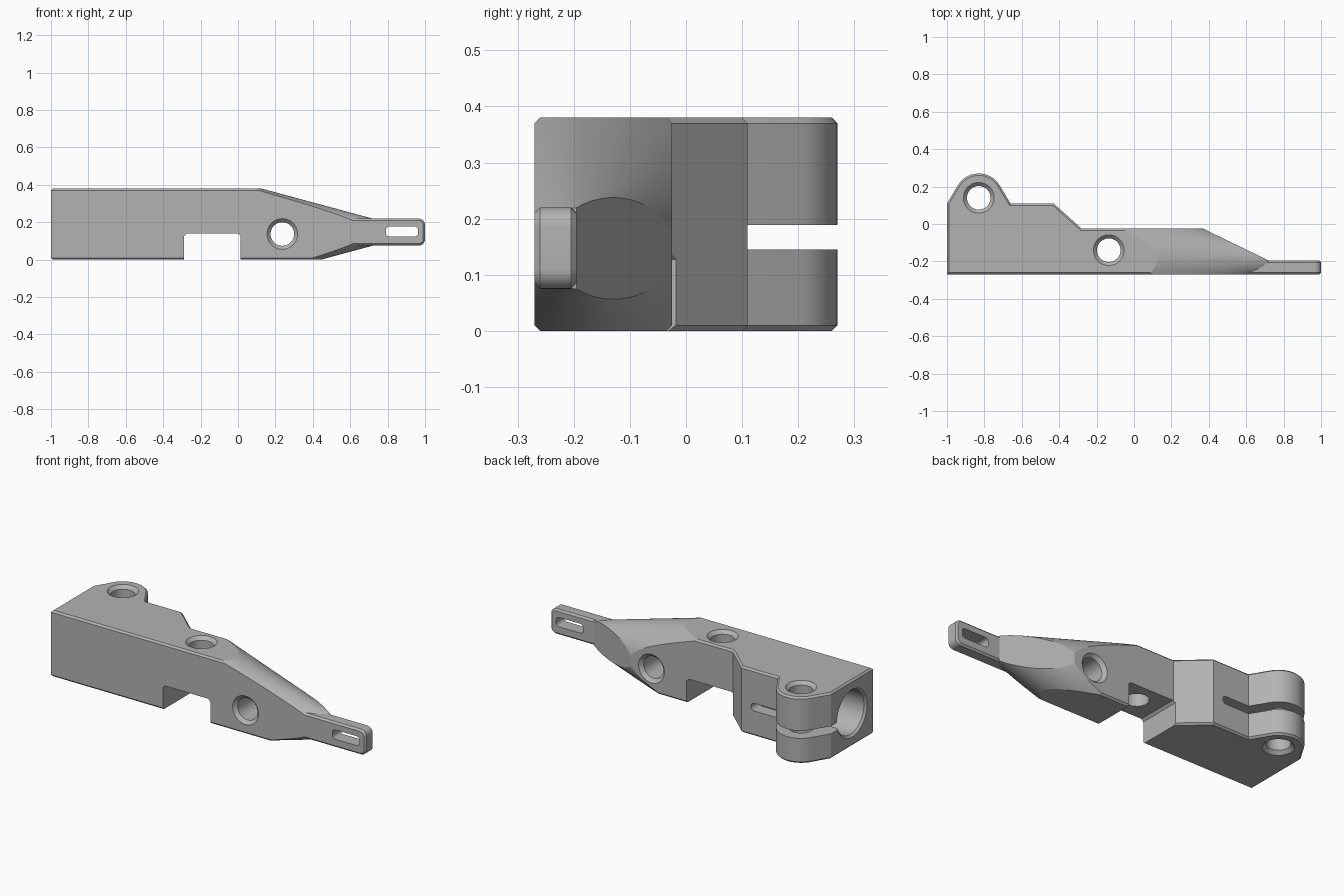
import bpy, bmesh, math

cube = bpy.data.objects.get("Cube")
if cube:
    bpy.data.objects.remove(cube, do_unlink=True)

grey = bpy.data.materials.new("machined grey")
grey.use_nodes = True
colour = (0.45, 0.45, 0.45, 1)
grey.diffuse_color = colour
grey.node_tree.nodes["Principled BSDF"].inputs["Base Color"].default_value = colour

# Maps plane coordinates (a, b) and height h to space for each extrusion axis
PLACE = {"X": lambda a, b, h: (h, a, b),
         "Y": lambda a, b, h: (a, h, b),
         "Z": lambda a, b, h: (a, b, h)}


def finish(bm, name):
    bmesh.ops.recalc_face_normals(bm, faces=bm.faces)
    mesh = bpy.data.meshes.new(name)
    bm.to_mesh(mesh)
    bm.free()
    mesh.materials.append(grey)
    ob = bpy.data.objects.new(name, mesh)
    bpy.context.collection.objects.link(ob)
    return ob


def prism(name, outline, axis, low, high, chamfer=0):
    bm = bmesh.new()
    ends = [[bm.verts.new(PLACE[axis](a, b, h)) for a, b in outline] for h in (low, high)]
    caps = [bm.faces.new(ring) for ring in ends]
    n = len(outline)
    for i in range(n):
        j = (i + 1) % n
        bm.faces.new((ends[0][i], ends[0][j], ends[1][j], ends[1][i]))
    bmesh.ops.recalc_face_normals(bm, faces=bm.faces)
    if chamfer:
        edges = [e for f in caps for e in f.edges]
        bmesh.ops.bevel(bm, geom=edges, offset=chamfer, segments=1, affect="EDGES")
    return finish(bm, name)


def lathe(name, profile, axis, centre, sides=48):
    bm = bmesh.new()
    rings = []
    for h, r in profile:
        rings.append([bm.verts.new(PLACE[axis](
            centre[0] + r * math.cos(math.tau * i / sides),
            centre[1] + r * math.sin(math.tau * i / sides), h)) for i in range(sides)])
    for lower, upper in zip(rings, rings[1:]):
        for i in range(sides):
            j = (i + 1) % sides
            bm.faces.new((lower[i], lower[j], upper[j], upper[i]))
    bm.faces.new(rings[0])
    bm.faces.new(rings[-1])
    return finish(bm, name)


def arc(cx, cy, r, start, end, steps):
    angles = [math.radians(start + (end - start) * i / steps) for i in range(steps + 1)]
    return [(cx + r * math.cos(t), cy + r * math.sin(t)) for t in angles]


def rounded_box(x0, z0, x1, z1, r, steps=8):
    corners = ((x1 - r, z1 - r, 0), (x0 + r, z1 - r, 90),
               (x0 + r, z0 + r, 180), (x1 - r, z0 + r, 270))
    return [p for x, z, a in corners for p in arc(x, z, r, a, a + 90, steps)]


def combine(target, tool, operation):
    mod = target.modifiers.new(tool.name, "BOOLEAN")
    mod.operation = operation
    mod.solver = "EXACT"
    mod.object = tool
    bpy.context.view_layer.objects.active = target
    bpy.ops.object.modifier_apply(modifier=mod.name)
    bpy.data.objects.remove(tool, do_unlink=True)


def drill(axis, centre, low, high, r=0.063, rim=0.082):
    depth = rim - r
    return lathe("drill", [(low - 0.05, rim), (low, rim), (low + depth, r),
                           (high - depth, r), (high, rim), (high + 0.05, rim)], axis, centre)


# Main body: plan outline with the rounded clamp boss
outline = [(-1, -0.27), (0.72, -0.27), (0.72, -0.195), (0.37, -0.025), (-0.28, -0.025),
           (-0.43, 0.11), (-0.66, 0.11)]
outline += arc(-0.83, 0.14, 0.13, 30, 150, 20) + [(-1, 0.11)]
body = prism("arm_body", outline, "Z", 0, 0.38, 0.01)

# Conical taper toward the tongue
taper = [(-1.2, 0.9), (-0.15, 0.9), (-0.15, 0.3073), (0.72, 0.0725), (0.8, 0.051)]
combine(body, lathe("taper", taper, "X", (-0.19, 0.147), 96), "INTERSECT")

# Flat tongue at the thin end
combine(body, prism("tongue", rounded_box(0.45, 0.075, 1, 0.22, 0.035), "Y",
                    -0.27, -0.195, 0.01), "UNION")

# Notch under the body
notch = [(-0.288, -0.1), (0.013, -0.1), (0.013, 0.127), (0, 0.14), (-0.275, 0.14), (-0.288, 0.127)]
combine(body, prism("notch", notch, "Y", -0.4, 0.4), "DIFFERENCE")

# Large blind bore in the thick end
bore = [(-1.1, 0.137), (-1, 0.137), (-0.988, 0.125), (-0.5, 0.125)]
combine(body, lathe("bore", bore, "X", (-0.08, 0.19)), "DIFFERENCE")

# Clamp slit with a rounded end
slit = [(-1.1, 0.189), (-1.1, 0.145)] + arc(-0.512, 0.167, 0.022, -90, 90, 12)
combine(body, prism("slit", slit, "Y", -0.08, 0.4), "DIFFERENCE")

# Screw holes and the tongue slot
combine(body, drill("Z", (-0.83, 0.14), 0, 0.38), "DIFFERENCE")
combine(body, drill("Z", (-0.135, -0.14), 0.12, 0.38), "DIFFERENCE")
combine(body, drill("Y", (0.237, 0.137), -0.27, -0.025), "DIFFERENCE")
combine(body, prism("tongue_slot", rounded_box(0.79, 0.123, 0.963, 0.177, 0.02), "Y",
                    -0.4, 0), "DIFFERENCE")

bpy.ops.object.select_all(action="DESELECT")
body.select_set(True)
bpy.context.view_layer.objects.active = body
bpy.ops.object.shade_smooth_by_angle(angle=math.radians(12))
